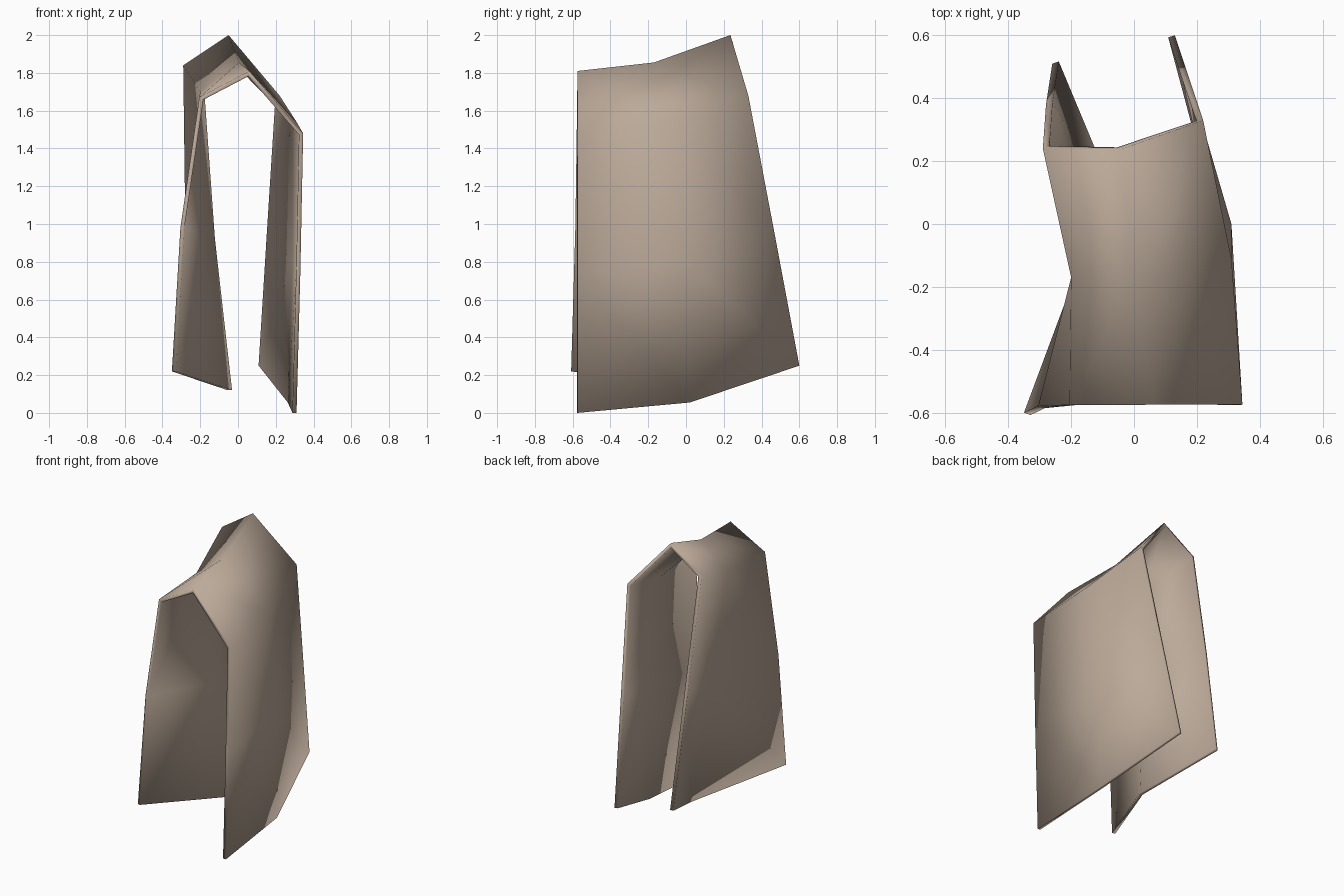
import bpy

cube = bpy.data.objects.get("Cube")
if cube:
    bpy.data.objects.remove(cube, do_unlink=True)

# Plain cloth colour
cloth = bpy.data.materials.new("warm_beige")
cloth.use_nodes = True
colour = (0.50, 0.40, 0.32, 1)
cloth.diffuse_color = colour
cloth.node_tree.nodes["Principled BSDF"].inputs["Base Color"].default_value = colour

# Three cross-sections, each running from the right hem over the ridge to the left hem
front = [(-.35, -.6, .22), (-.305, -.58, .98), (-.205, -.575, 1.67), (.06, -.575, 1.81),
         (.345, -.575, 1.48), (.33, -.575, .74), (.31, -.575, 0)]
middle = [(-.055, .02, .12), (-.145, -.05, .92), (-.2, -.17, 1.7), (.005, -.17, 1.855),
          (.31, -.11, 1.54), (.31, 0, .8), (.285, .02, .055)]
back = [(-.26, .51, .3), (-.28, .38, 1.07), (-.29, .24, 1.84), (-.05, .235, 2),
        (.22, .33, 1.68), (.175, .465, .97), (.13, .6, .25)]
sections = [front, middle, back]

# Loft the sections into one draped sheet
n = len(front)
verts = [p for section in sections for p in section]
faces = [(j * n + i, j * n + i + 1, (j + 1) * n + i + 1, (j + 1) * n + i)
         for j in range(len(sections) - 1) for i in range(n - 1)]
mesh = bpy.data.meshes.new("draped_cloth")
mesh.from_pydata(verts, [], faces)
mesh.materials.append(cloth)
drape = bpy.data.objects.new("draped_cloth", mesh)
bpy.context.collection.objects.link(drape)

# Give the sheet thickness towards the inside
shell = drape.modifiers.new("thickness", 'SOLIDIFY')
shell.thickness = 0.022
shell.offset = -1
shell.use_even_offset = True

# Soft shading across the folds and rims
mesh.polygons.foreach_set("use_smooth", [True] * len(mesh.polygons))
